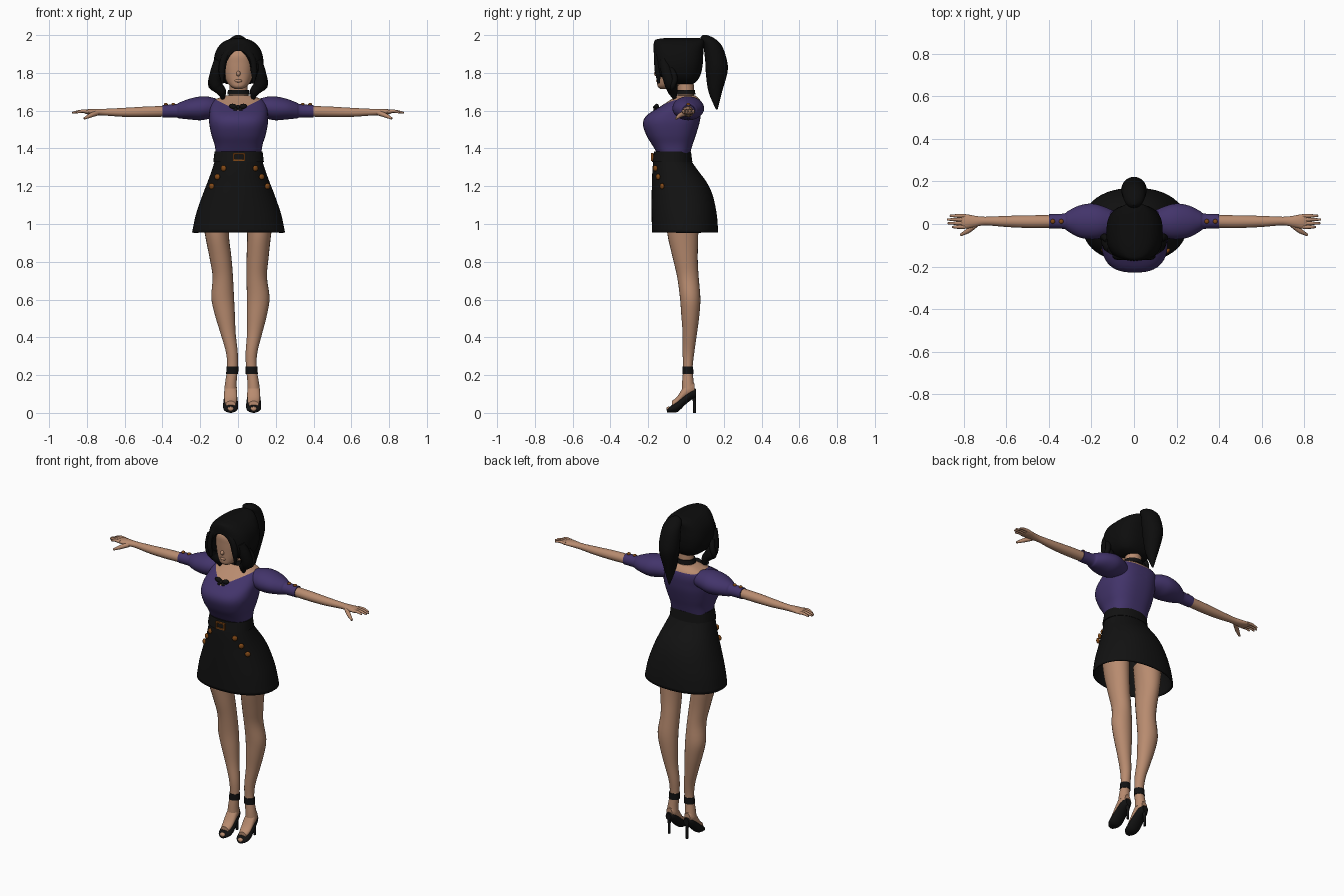
import bpy, bmesh, math
from mathutils import Vector

if "Cube" in bpy.data.objects:
    bpy.data.objects.remove(bpy.data.objects["Cube"], do_unlink=True)


def material(name, rgb):
    m = bpy.data.materials.new(name)
    m.use_nodes = True
    m.diffuse_color = (*rgb, 1)
    bsdf = m.node_tree.nodes["Principled BSDF"]
    bsdf.inputs["Base Color"].default_value = (*rgb, 1)
    bsdf.inputs["Roughness"].default_value = 0.8
    return m


SKIN = material("skin", (0.48, 0.26, 0.16))
PURPLE = material("purple_cloth", (0.055, 0.034, 0.145))
CLOTH = material("black_cloth", (0.006, 0.006, 0.006))
HAIR = material("black_hair", (0.004, 0.004, 0.004))
COPPER = material("copper", (0.22, 0.065, 0.008))


def smooth(ob, angle=40):
    bpy.ops.object.select_all(action="DESELECT")
    ob.select_set(True)
    bpy.context.view_layer.objects.active = ob
    bpy.ops.object.shade_smooth_by_angle(angle=math.radians(angle))


def spline(rows, steps):
    """Smoothly interpolate rows of numbers."""
    out = []
    for i in range(len(rows) - 1):
        p0, p1, p2, p3 = rows[max(i - 1, 0)], rows[i], rows[i + 1], rows[min(i + 2, len(rows) - 1)]
        for k in range(steps):
            t = k / steps
            out.append([b + t * ((c - a) / 2 + t * (a - 2.5 * b + 2 * c - d / 2 + t * (1.5 * (b - c) + (d - a) / 2)))
                        for a, b, c, d in zip(p0, p1, p2, p3)])
    return out + [list(rows[-1])]


def loft(name, mat, rings, axis="z", e=2.0, s=1, seg=32, steps=4, caps=True):
    """Skin rings of (position on axis, centre a, centre b, radius a, radius b)."""
    bm = bmesh.new()
    loops = []
    for t, a, b, ra, rb in spline(rings, steps):
        loop = []
        for k in range(seg):
            c, n = math.cos(math.tau * k / seg), math.sin(math.tau * k / seg)
            u = a + max(ra, 0.002) * math.copysign(abs(c) ** (2 / e), c)
            v = b + max(rb, 0.002) * math.copysign(abs(n) ** (2 / e), n)
            loop.append(bm.verts.new({"z": (u, v, t), "x": (s * t, u, v), "y": (u, t, v)}[axis]))
        loops.append(loop)
    for lo, hi in zip(loops, loops[1:]):
        for k in range(seg):
            j = (k + 1) % seg
            bm.faces.new((lo[k], lo[j], hi[j], hi[k]))
    if caps:
        bm.faces.new(loops[0])
        bm.faces.new(loops[-1])
    bmesh.ops.recalc_face_normals(bm, faces=bm.faces)
    me = bpy.data.meshes.new(name)
    bm.to_mesh(me)
    bm.free()
    ob = bpy.data.objects.new(name, me)
    bpy.context.collection.objects.link(ob)
    me.materials.append(mat)
    smooth(ob)
    return ob


def body(name, mat, rows, e=2.0, **kw):
    """Upright loft from (z, half width, front y, back y)."""
    return loft(name, mat, [(z, 0.003, (f + b) / 2, w, (b - f) / 2) for z, w, f, b in rows], e=e, **kw)


def tube(name, mat, pts):
    """Tapered tube through (x, y, z, radius)."""
    cu = bpy.data.curves.new(name, "CURVE")
    cu.dimensions, cu.bevel_depth, cu.bevel_resolution = "3D", 1, 3
    cu.resolution_u, cu.use_fill_caps = 6, True
    sp = cu.splines.new("BEZIER")
    sp.bezier_points.add(len(pts) - 1)
    for p, (x, y, z, r) in zip(sp.bezier_points, pts):
        p.co, p.radius = (x, y, z), r
        p.handle_left_type = p.handle_right_type = "AUTO"
    ob = bpy.data.objects.new(name, cu)
    bpy.context.collection.objects.link(ob)
    cu.materials.append(mat)
    bpy.ops.object.select_all(action="DESELECT")
    ob.select_set(True)
    bpy.context.view_layer.objects.active = ob
    bpy.ops.object.convert(target="MESH")
    smooth(bpy.context.object)


def ball(name, mat, loc, size, rot=(0, 0, 0)):
    bpy.ops.mesh.primitive_uv_sphere_add(segments=16, ring_count=10, location=loc, rotation=rot)
    ob = bpy.context.object
    ob.name, ob.scale = name, size
    ob.data.materials.append(mat)
    smooth(ob)


def box(name, mat, loc, size):
    bpy.ops.mesh.primitive_cube_add(size=1, location=loc)
    ob = bpy.context.object
    ob.name, ob.scale = name, size
    ob.data.materials.append(mat)


# Blouse with a V neckline cut into it, bare skin above the cut
blouse = body("blouse", PURPLE, [
    (1.37, .12, -.15, .02), (1.42, .127, -.18, .035), (1.47, .143, -.21, .052), (1.53, .155, -.228, .07),
    (1.575, .155, -.208, .078), (1.62, .15, -.14, .082), (1.655, .13, -.085, .075), (1.68, .07, -.05, .05)],
    e=2.6, seg=48)
blouse.data.materials.append(SKIN)
bm = bmesh.new()
bm.from_mesh(blouse.data)
for co, no in (((0, 0, 1.6), (.5, 0, 1)), ((0, 0, 1.6), (-.5, 0, 1)), ((0, 0, 1.65), (0, 0, 1))):
    bmesh.ops.bisect_plane(bm, geom=bm.verts[:] + bm.edges[:] + bm.faces[:], plane_co=co, plane_no=no)
for f in bm.faces:
    c = f.calc_center_median()
    f.material_index = int(c.z > 1.6 + .5 * abs(c.x) and (c.y < 0 or c.z > 1.65))
bm.to_mesh(blouse.data)
bm.free()

# Neck, choker and bow
body("neck", SKIN, [(1.62, .07, -.07, .055), (1.67, .055, -.047, .045), (1.71, .048, -.045, .042), (1.78, .046, -.05, .04)])
body("choker", CLOTH, [(1.685, .06, -.053, .05), (1.71, .056, -.05, .047)], steps=1)
for s in (-1, 1):
    ball("bow_loop", CLOTH, (s * .024, -.155, 1.622), (.024, .012, .014), (0, s * -.25, 0))
    ball("bow_tail", CLOTH, (s * .014, -.165, 1.602), (.01, .008, .02), (0, s * -.4, 0))
ball("bow_knot", CLOTH, (0, -.162, 1.618), (.011, .012, .012))

# Head and face
body("head", SKIN, [(1.715, .018, -.135, -.09), (1.728, .042, -.15, -.05), (1.755, .064, -.153, 0), (1.8, .08, -.155, .04),
                    (1.85, .085, -.157, .05), (1.9, .08, -.155, .05), (1.945, .05, -.12, .03)], e=2.3)
ball("nose", SKIN, (.002, -.156, 1.796), (.011, .013, .014))
ball("lips", SKIN, (.002, -.152, 1.758), (.02, .007, .008))

# Hair mass with the face opening cut out
hair = body("hair", HAIR, [
    (1.74, .06, -.055, .035), (1.76, .1, -.11, .06), (1.8, .125, -.165, .08), (1.86, .132, -.172, .09),
    (1.92, .118, -.172, .092), (1.96, .086, -.17, .098), (1.978, .05, -.155, .09), (1.986, .012, -.09, .06)],
    e=2.7, seg=48)
cutter = loft("face_cutter", HAIR, [(-.3, .003, 1.775, .07, .142), (-.065, .003, 1.775, .07, .142)], "y", 2.4, seg=40, steps=1)
cutter.hide_render = True
mod = hair.modifiers.new("face_opening", "BOOLEAN")
mod.operation, mod.object, mod.solver = "DIFFERENCE", cutter, "EXACT"
bpy.context.view_layer.objects.active = hair
bpy.ops.object.modifier_apply(modifier=mod.name)
bpy.data.objects.remove(cutter, do_unlink=True)
smooth(hair)

# Ponytail and hanging locks
loft("ponytail", HAIR, [(1.605, 0, .163, .004, .004), (1.7, 0, .155, .034, .036), (1.8, 0, .162, .055, .057),
                        (1.86, 0, .16, .06, .058), (1.94, 0, .142, .055, .05), (1.98, 0, .115, .042, .04),
                        (2.0, 0, .1, .012, .012)], seg=20)
for s in (-1, 1):
    tube("front_lock", HAIR, [(s * .015, -.145, 1.945, .02), (s * .068, -.15, 1.885, .02), (s * .085, -.148, 1.81, .018),
                              (s * .082, -.145, 1.745, .006)])
    tube("side_lock", HAIR, [(s * .1, -.12, 1.87, .025), (s * .115, -.1, 1.8, .033), (s * .117, -.08, 1.74, .035),
                             (s * .088, -.07, 1.7, .026), (s * .078, -.055, 1.65, .004)])
    tube("lock_curl", HAIR, [(s * .12, -.08, 1.82, .018), (s * .14, -.06, 1.77, .016), (s * .143, -.07, 1.73, .014),
                             (s * .12, -.08, 1.7, .004)])

# Skirt, belt and buckle
skirt = body("skirt", CLOTH, [
    (.955, .246, -.18, .17), (1.05, .226, -.182, .163), (1.15, .192, -.182, .142), (1.22, .165, -.18, .11),
    (1.28, .143, -.178, .066), (1.34, .125, -.172, .025), (1.38, .121, -.16, .02)], e=2.2, seg=48, caps=False)
mod = skirt.modifiers.new("thickness", "SOLIDIFY")
mod.thickness, mod.offset = .008, -1
body("belt", CLOTH, [(1.328, .134, -.18, .034), (1.385, .127, -.168, .026)], e=2.2, seg=48, steps=1)
for dx in (-.027, .027):
    box("buckle_side", COPPER, (.005 + dx, -.178, 1.355), (.008, .012, .042))
for dz in (-.017, .017):
    box("buckle_bar", COPPER, (.005, -.178, 1.355 + dz), (.06, .012, .008))

# Copper studs on skirt and sleeves
for s in (-1, 1):
    for x, y, z in ((.085, -.163, 1.295), (.118, -.148, 1.25), (.148, -.127, 1.2)):
        ball("skirt_stud", COPPER, (s * x + .008, y, z), (.016, .01, .016), (0, 0, s * .6))
    for x in (.342, .382):
        ball("sleeve_stud", COPPER, (s * x, .012, 1.633), (.011, .011, .008))

for s in (-1, 1):
    # Puffed sleeve and bare forearm
    loft("sleeve", PURPLE, [
        (.09, .01, 1.61, .05, .045), (.15, .01, 1.615, .075, .058), (.2, .012, 1.612, .084, .063),
        (.26, .012, 1.608, .074, .054), (.31, .013, 1.601, .048, .042), (.33, .013, 1.599, .036, .035),
        (.4, .013, 1.597, .033, .033)], "x", s=s)
    loft("forearm", SKIN, [
        (.37, .012, 1.597, .029, .028), (.48, .011, 1.594, .03, .028), (.6, .012, 1.591, .026, .024),
        (.7, .014, 1.592, .02, .018), (.75, .012, 1.593, .027, .017), (.79, .012, 1.594, .034, .014),
        (.812, .012, 1.594, .031, .009)], "x", s=s, seg=20)
    # Fingers and thumb
    for i, tip in enumerate((.855, .875, .878, .865)):
        y = -.014 + i * .0175
        tube("finger", SKIN, [(s * .795, y, 1.595, .0095), (s * .83, y, 1.597, .0085), (s * tip, y, 1.589, .005)])
    tube("thumb", SKIN, [(s * .745, -.003, 1.588, .014), (s * .78, -.032, 1.575, .012), (s * .815, -.052, 1.558, .006)])

    # Leg, leaning slightly sideways toward the ankle
    rows = [(.13, .061, .012, .033, .034), (.17, .058, .01, .03, .03), (.24, .05, .01, .028, .025),
            (.32, .052, .013, .031, .031), (.42, .07, .02, .04, .038), (.52, .085, .023, .053, .048),
            (.61, .094, .022, .06, .054), (.72, .09, .01, .054, .057), (.82, .098, -.004, .058, .066),
            (.95, .112, -.017, .064, .082), (1.08, .115, -.02, .078, .085)]
    loft("leg", SKIN, [(z, s * x + .022 * (1 - min(z / .95, 1) ** 2), y, a, b) for z, x, y, a, b in rows], seg=24)
    # Foot, open-toed shoe, stiletto heel and ankle strap
    c = s * .061 + .022
    loft("foot", SKIN, [(-.075, c, .045, .026, .018), (-.045, c, .066, .033, .022), (-.005, c, .11, .034, .04),
                        (.025, c, .125, .03, .042), (.045, c, .125, .02, .03)], "y", seg=20)
    loft("shoe", CLOTH, [(-.1, c, .011, .018, .009), (-.08, c, .02, .036, .018), (-.045, c, .037, .04, .032),
                         (0, c, .077, .036, .03), (.03, c, .1, .031, .03), (.054, c, .105, .018, .022)], "y", seg=20)
    ball("toes", SKIN, (c, -.092, .02), (.017, .012, .013))
    loft("heel", CLOTH, [(0, c, .046, .007, .008), (.06, c, .045, .008, .009), (.11, c, .04, .017, .014)], seg=12)
    loft("ankle_strap", CLOTH, [(.207, s * .052 + .021, .01, .032, .029), (.245, s * .05 + .021, .01, .031, .028)], steps=1)
